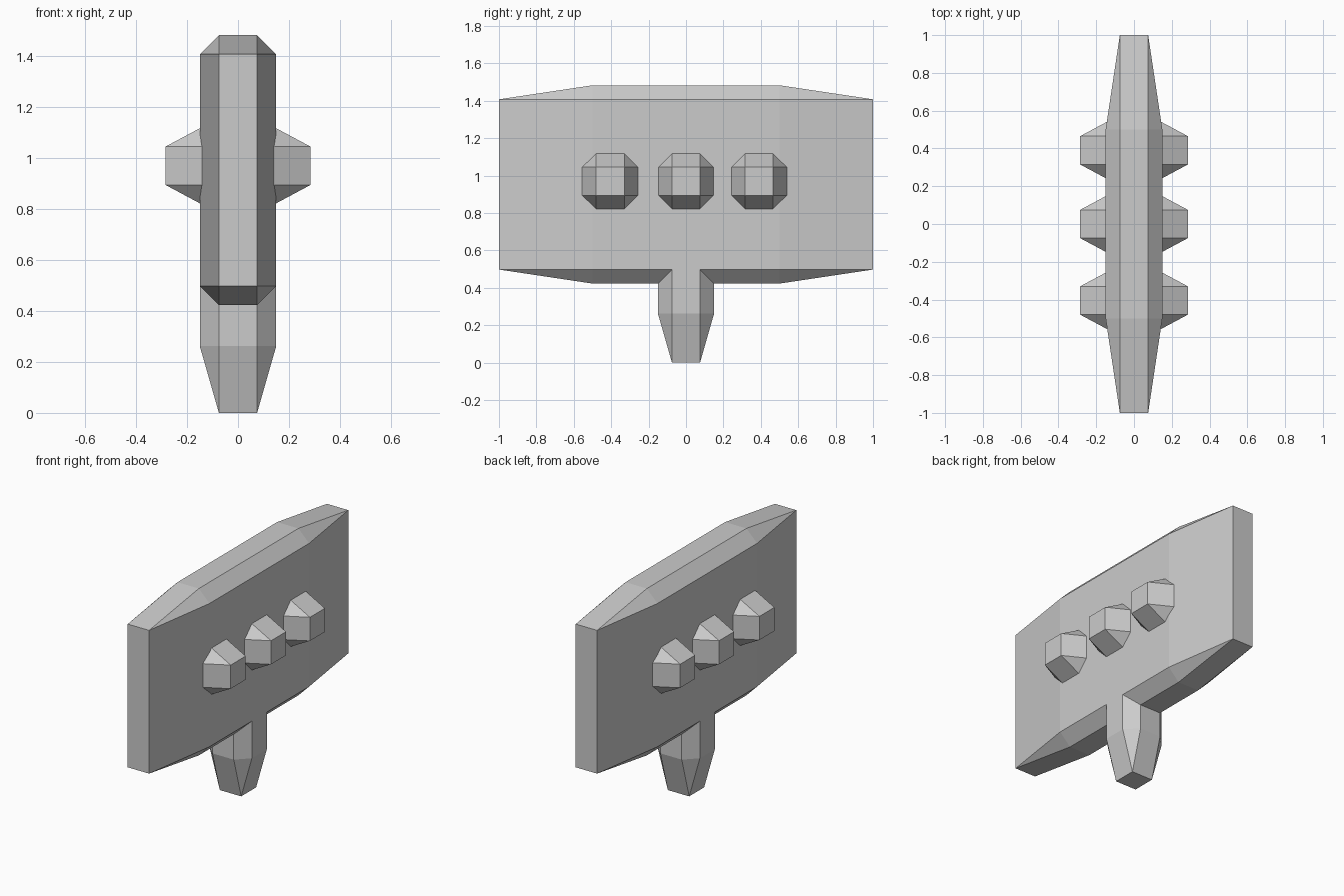
import bpy, bmesh
from mathutils import Vector

if "Cube" in bpy.data.objects:
    bpy.data.objects.remove(bpy.data.objects["Cube"])

CH = 0.075  # chamfer used on every part


def bar(name, axis, centre, half_a, half_b, stations):
    """Chamfered bar along an axis. stations = (position, is_tip):
    tips are small rectangles, shoulders are full octagons."""
    a, b = [i for i in range(3) if i != axis]
    bm = bmesh.new()
    for pos, is_tip in stations:
        ia, ib = half_a - CH, half_b - CH
        corners = [(ia, ib)] if is_tip else [(half_a, ib), (ia, half_b)]
        for u, v in corners:
            for su in (-1, 1):
                for sv in (-1, 1):
                    p = Vector(centre)
                    p[axis] += pos
                    p[a] += su * u
                    p[b] += sv * v
                    bm.verts.new(p)
    bmesh.ops.convex_hull(bm, input=bm.verts[:])
    bmesh.ops.dissolve_limit(bm, angle_limit=0.01, verts=bm.verts[:], edges=bm.edges[:])
    bmesh.ops.recalc_face_normals(bm, faces=bm.faces[:])
    mesh = bpy.data.meshes.new(name)
    bm.to_mesh(mesh)
    bm.free()
    obj = bpy.data.objects.new(name, mesh)
    bpy.context.collection.objects.link(obj)
    return obj


# Wide board, tapering towards both ends
bar("board", 1, (0, 0, 0.953), 0.15, 0.53,
    [(-1, True), (-0.5, False), (0.5, False), (1, True)])

# Short peg below, narrowing to its foot and ending inside the board
bar("peg", 2, (0, 0, 0), 0.15, 0.15,
    [(0, True), (0.262, False), (0.5, False)])

# Three studs passing through the board, showing on both sides
for i, y in enumerate((-0.405, 0.0, 0.39)):
    bar(f"stud_{i + 1}", 0, (0, y, 0.97), 0.15, 0.15,
        [(-0.285, True), (-0.145, False), (0.145, False), (0.285, True)])
